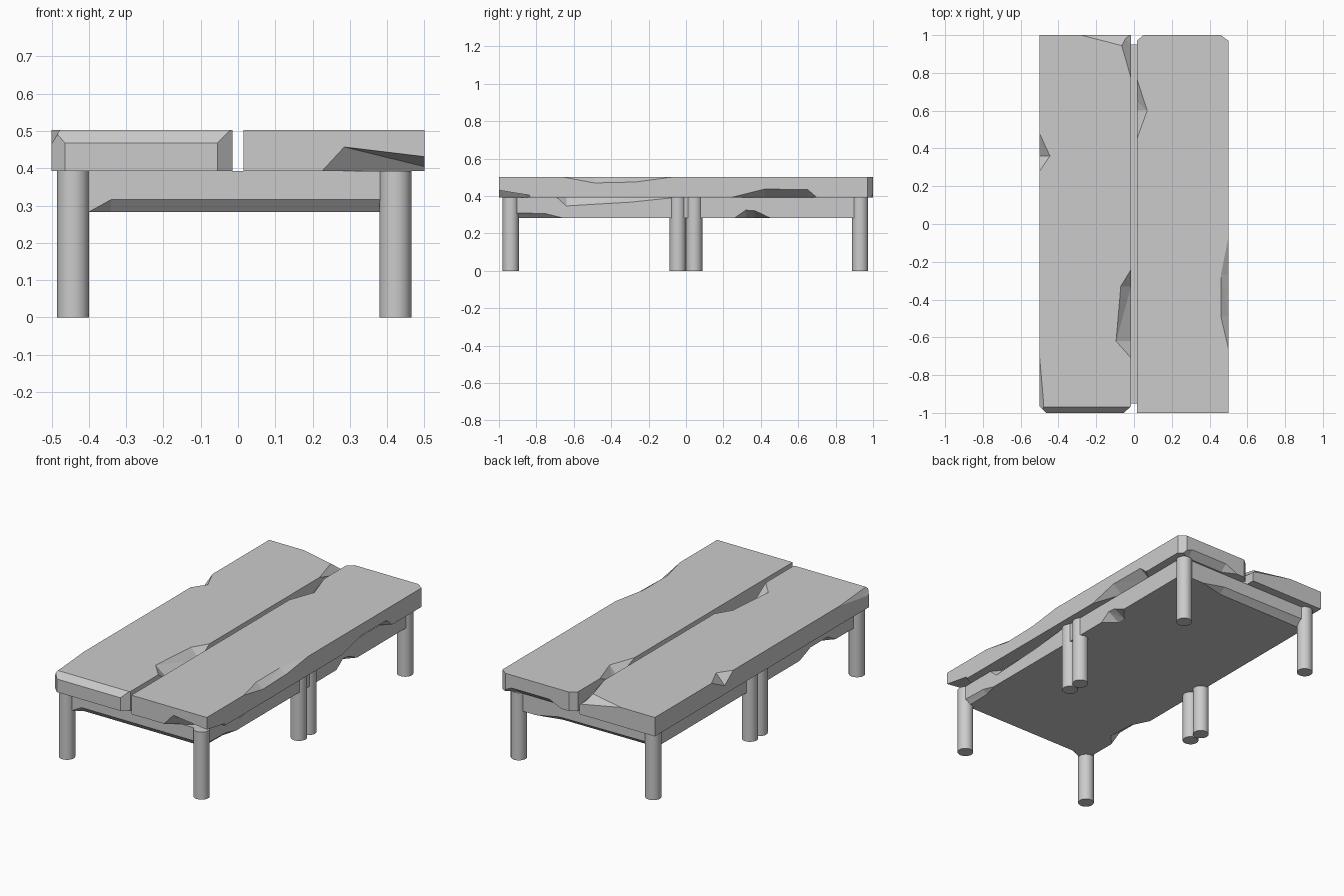
import bpy, bmesh
from mathutils import Vector

if "Cube" in bpy.data.objects:
    bpy.data.objects.remove(bpy.data.objects["Cube"])


def box(name, lo, hi):
    bm = bmesh.new()
    bmesh.ops.create_cube(bm, size=1)
    for v in bm.verts:
        v.co = Vector([lo[i] + (v.co[i] + 0.5) * (hi[i] - lo[i]) for i in range(3)])
    return link(name, bm)


def link(name, bm):
    mesh = bpy.data.meshes.new(name)
    bm.to_mesh(mesh)
    bm.free()
    ob = bpy.data.objects.new(name, mesh)
    bpy.context.collection.objects.link(ob)
    return ob


def chip(ob, mid, axis, p, q, stations):
    """Chip an edge: stations are (position along edge, inset on p axis, inset on q axis)."""
    i, j = [k for k in range(3) if k != axis]
    si = 1 if p > mid[i] else -1
    sj = 1 if q > mid[j] else -1
    bm = bmesh.new()
    for t, a, b in stations:
        for da, db in {(a, 0), (0, b)}:
            for push in (0, 0.1):
                co = Vector((0, 0, 0))
                co[axis] = t
                co[i] = p - si * da + si * push
                co[j] = q - sj * db + sj * push
                bm.verts.new(co)
    res = bmesh.ops.convex_hull(bm, input=bm.verts[:])
    junk = {g for g in res["geom_interior"] + res["geom_unused"]
            if isinstance(g, bmesh.types.BMVert)}
    bmesh.ops.delete(bm, geom=list(junk), context='VERTS')
    bmesh.ops.recalc_face_normals(bm, faces=bm.faces[:])
    cutter = link("chip_cutter", bm)
    cutter.hide_render = True
    mod = ob.modifiers.new("chip", 'BOOLEAN')
    mod.operation, mod.solver, mod.object = 'DIFFERENCE', 'EXACT', cutter
    bpy.context.view_layer.objects.active = ob
    bpy.ops.object.modifier_apply(modifier=mod.name)
    bpy.data.objects.remove(cutter)


X, Y, Z = 0, 1, 2
BOT, TOP, LOW = 0.392, 0.502, 0.283

# Left top plank
left = box("left_plank", (-0.5, -1, BOT), (-0.015, 1, TOP))
m = (-0.26, 0, 0.447)
chip(left, m, X, -1, TOP, [(-0.55, 0.03, 0.034), (0.03, 0.03, 0.034)])
chip(left, m, Z, -0.015, -1, [(0.3, 0.04, 0.035), (0.6, 0.04, 0.035)])
chip(left, m, Z, -0.5, -1, [(0.3, 0.036, 0.036), (0.6, 0.036, 0.036)])
chip(left, m, Y, -0.5, TOP, [(-1.05, 0.025, 0.04), (-0.93, 0.02, 0.035), (-0.7, 0, 0)])
chip(left, m, Y, -0.5, TOP, [(0.28, 0, 0), (0.36, 0.055, 0.06), (0.48, 0, 0)])
chip(left, m, Y, -0.015, TOP, [(-0.71, 0, 0), (-0.62, 0.08, 0.06), (-0.33, 0.055, 0.06), (-0.24, 0, 0)])
chip(left, m, Y, -0.015, TOP, [(0.77, 0, 0), (0.94, 0.035, 0.05), (1.05, 0.08, 0.06)])
chip(left, m, X, 1, TOP, [(-0.28, 0, 0), (-0.1, 0.025, 0.03), (0.03, 0.08, 0.06)])

# Right top plank
right = box("right_plank", (0.015, -1, BOT), (0.5, 1, TOP))
m = (0.26, 0, 0.447)
chip(right, m, Y, 0.5, TOP, [(-0.66, 0, 0), (-0.49, 0.04, 0.032), (-0.27, 0.04, 0.027), (-0.07, 0, 0)])
chip(right, m, Y, 0.5, BOT, [(0.24, 0, 0), (0.42, 0.06, 0.045), (0.65, 0.06, 0.043), (0.7, 0, 0)])
chip(right, m, X, -1, BOT, [(0.225, 0, 0), (0.285, 0.03, 0.065), (0.55, 0.2, 0.033)])
chip(right, m, Y, 0.015, TOP, [(0.45, 0, 0), (0.6, 0.055, 0.06), (0.65, 0.025, 0.05), (0.77, 0, 0)])
chip(right, m, Z, 0.015, 1, [(0.3, 0.035, 0.03), (0.6, 0.035, 0.03)])
chip(right, m, Z, 0.5, 1, [(0.3, 0.04, 0.03), (0.6, 0.04, 0.03)])
chip(right, m, X, 1, BOT, [(0.1, 0, 0), (0.18, 0.04, 0.035), (0.42, 0.04, 0.035), (0.5, 0, 0)])

# Support slab under the planks
slab = box("support_slab", (-0.45, -0.95, LOW), (0.45, 0.95, BOT))
m = (0, 0, 0.337)
chip(slab, m, X, -0.95, LOW, [(-0.4, 0, 0), (-0.34, 0.03, 0.033), (0.5, 0.03, 0.033)])
chip(slab, m, Y, 0.45, LOW, [(-1, 0.03, 0.03), (-0.75, 0.025, 0.023), (-0.66, 0, 0)])
chip(slab, m, Y, 0.45, LOW, [(0.26, 0, 0), (0.32, 0.07, 0.042), (0.37, 0.07, 0.038), (0.45, 0, 0)])
chip(slab, m, Y, 0.45, BOT, [(-0.69, 0, 0), (-0.64, 0.04, 0.045), (-0.3, 0.03, 0.025), (-0.06, 0, 0)])
chip(slab, m, Y, -0.45, LOW, [(-0.73, 0, 0), (-0.66, 0.06, 0.04), (-0.5, 0.05, 0.04), (-0.4, 0, 0)])
chip(slab, m, X, 0.95, LOW, [(-0.5, 0.04, 0.035), (0.15, 0.035, 0.03), (0.3, 0, 0)])

# Round legs: four per long side, the middle two paired
for side, x in (("left", -0.442), ("right", 0.422)):
    for place, y in (("front", -0.937), ("mid_front", -0.044), ("mid_back", 0.044), ("back", 0.931)):
        bpy.ops.mesh.primitive_cylinder_add(vertices=32, radius=0.043, depth=BOT,
                                            location=(x, y, BOT / 2))
        leg = bpy.context.object
        leg.name = f"{side}_{place}_leg"
        bpy.ops.object.shade_smooth_by_angle()
